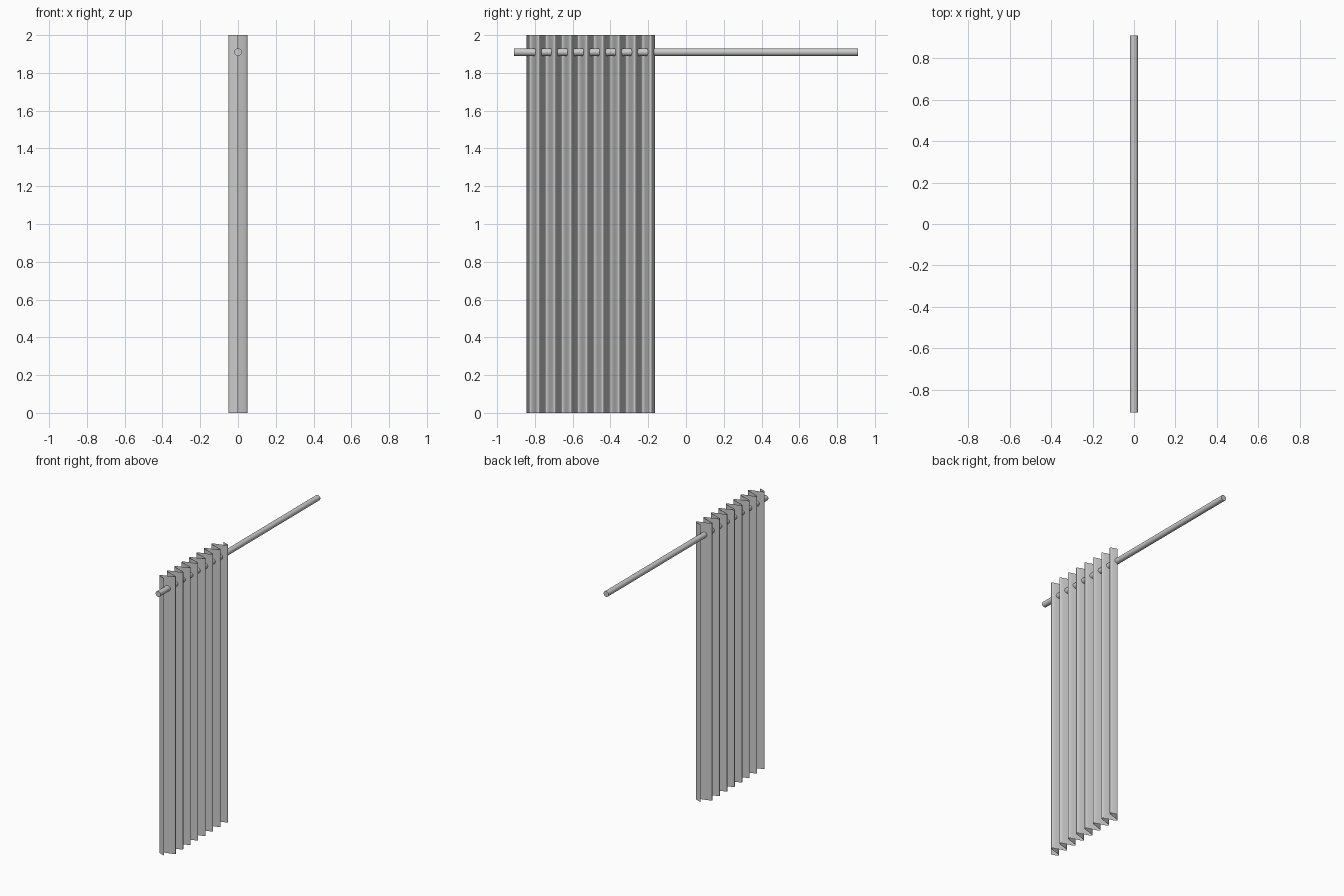
import bpy, bmesh, math

if "Cube" in bpy.data.objects:
    bpy.data.objects.remove(bpy.data.objects["Cube"])

# curtain: single pleated sheet following a sine wave
Y0, Y1, AMP, HEIGHT = -0.845, -0.165, 0.05, 2.0
FOLDS, STEPS = 8, 24

bm = bmesh.new()
pairs = []
n = FOLDS * STEPS
for i in range(n + 1):
    t = i / n
    x = -AMP * math.sin(2 * math.pi * FOLDS * t)
    y = Y0 + (Y1 - Y0) * t
    pairs.append((bm.verts.new((x, y, 0)), bm.verts.new((x, y, HEIGHT))))
for (a, b), (c, d) in zip(pairs, pairs[1:]):
    f = bm.faces.new((a, c, d, b))
    f.smooth = True
mesh = bpy.data.meshes.new("curtain")
bm.to_mesh(mesh)
bm.free()
curtain = bpy.data.objects.new("curtain", mesh)
bpy.context.collection.objects.link(curtain)

# rod running through the pleats
bpy.ops.mesh.primitive_cylinder_add(vertices=32, radius=0.02, depth=1.82,
                                    location=(0, 0, 1.91),
                                    rotation=(math.pi / 2, 0, 0))
rod = bpy.context.object
rod.name = "curtain_rod"
bpy.ops.object.shade_smooth_by_angle()
